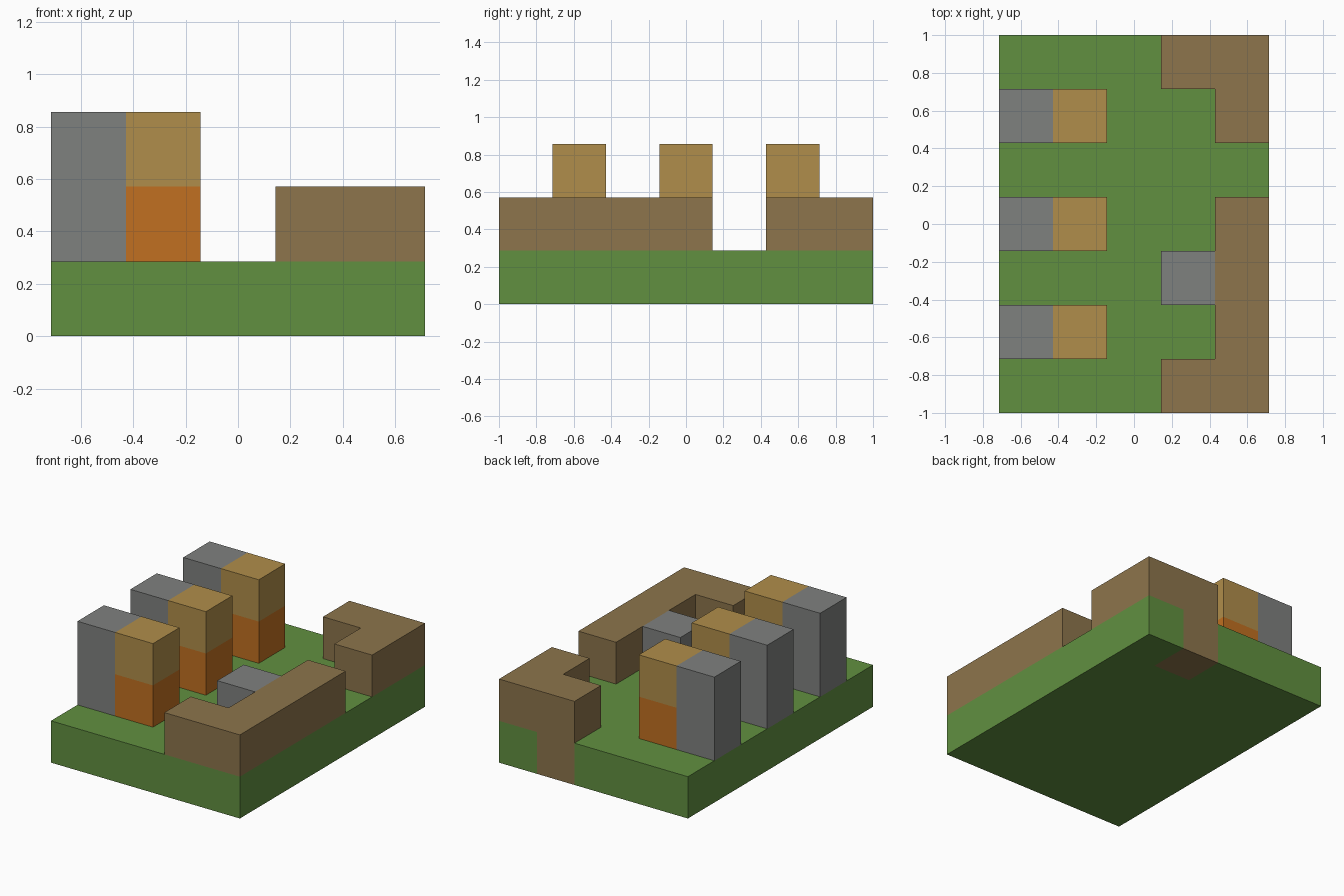
import bpy
import bmesh

CELL = 2 / 7  # the model sits on a grid of 5 x 7 x 3 cells

if "Cube" in bpy.data.objects:
    bpy.data.objects.remove(bpy.data.objects["Cube"], do_unlink=True)


def make_material(name, colour):
    mat = bpy.data.materials.new(name)
    mat.use_nodes = True
    mat.diffuse_color = (*colour, 1)
    mat.node_tree.nodes["Principled BSDF"].inputs["Base Color"].default_value = (*colour, 1)
    return mat


green = make_material("grass green", (0.12, 0.279, 0.051))
brown = make_material("earth brown", (0.266, 0.178, 0.072))
gray = make_material("stone gray", (0.212, 0.218, 0.212))
tan = make_material("wood tan", (0.434, 0.27, 0.069))
orange = make_material("warm orange", (0.533, 0.162, 0.015))


def prism(name, outline, bottom, top, mat):
    """Extrude an outline, given in grid cells, between two levels."""
    bm = bmesh.new()
    verts = [bm.verts.new(((x - 2.5) * CELL, (y - 3.5) * CELL, bottom * CELL))
             for x, y in outline]
    base = bm.faces.new(verts)
    result = bmesh.ops.extrude_face_region(bm, geom=[base], use_keep_orig=True)
    raised = [v for v in result["geom"] if isinstance(v, bmesh.types.BMVert)]
    bmesh.ops.translate(bm, verts=raised, vec=(0, 0, (top - bottom) * CELL))
    bmesh.ops.recalc_face_normals(bm, faces=bm.faces)
    mesh = bpy.data.meshes.new(name)
    bm.to_mesh(mesh)
    bm.free()
    mesh.materials.append(mat)
    obj = bpy.data.objects.new(name, mesh)
    bpy.context.collection.objects.link(obj)
    return obj


def block(name, x, y, bottom, top, mat):
    """A block one cell wide and deep."""
    return prism(name, [(x, y), (x + 1, y), (x + 1, y + 1), (x, y + 1)], bottom, top, mat)


# Ground slab, notched at the back for the earth block
prism("ground", [(0, 0), (5, 0), (5, 7), (4, 7), (4, 6), (3, 6), (3, 7), (0, 7)], 0, 1, green)
block("sunken_earth", 3, 6, 0, 1, brown)

# Walls along the left side, with a gap between them
prism("front_wall", [(3, 0), (5, 0), (5, 4), (4, 4), (4, 1), (3, 1)], 1, 2, brown)
prism("back_wall", [(3, 6), (4, 6), (4, 5), (5, 5), (5, 7), (3, 7)], 1, 2, brown)
block("stone_block", 3, 2, 1, 2, gray)

# Three towers: a stone back with a two-colour front
for label, y in (("front", 1), ("middle", 3), ("back", 5)):
    block(label + "_tower_stone", 0, y, 1, 3, gray)
    block(label + "_tower_lower", 1, y, 1, 2, orange)
    block(label + "_tower_upper", 1, y, 2, 3, tan)
